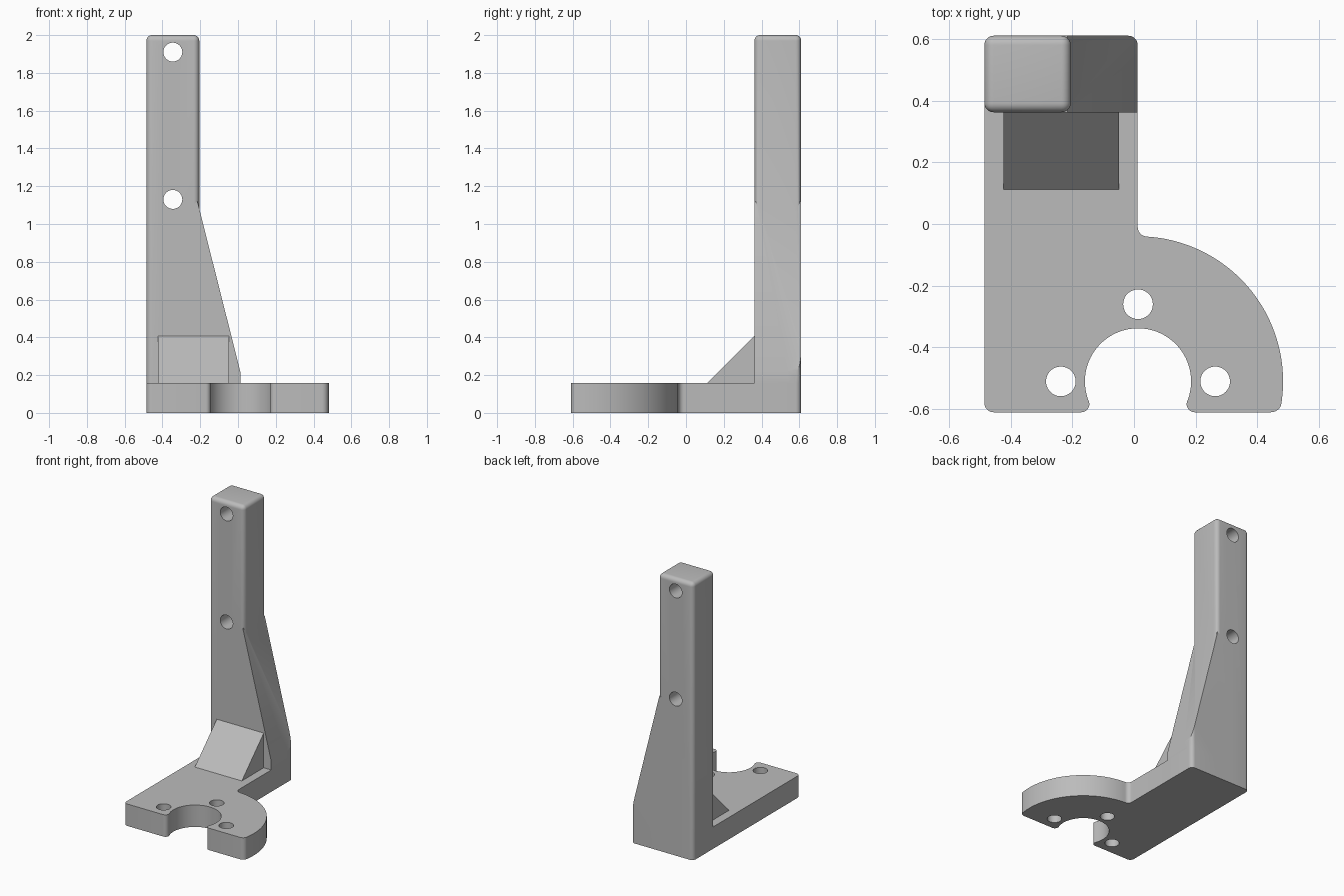
import bpy
import bmesh
from math import radians, cos, sin, pi
from mathutils import Vector, Matrix

cube = bpy.data.objects.get("Cube")
if cube:
    bpy.data.objects.remove(cube, do_unlink=True)

grey = bpy.data.materials.new("light_grey")
grey.use_nodes = True
COLOUR = (0.5, 0.5, 0.5, 1)
grey.diffuse_color = COLOUR
grey.node_tree.nodes["Principled BSDF"].inputs["Base Color"].default_value = COLOUR

# Main dimensions
LEFT, RIGHT, FRONT, BACK = -0.485, 0.012, -0.61, 0.61
POST_RIGHT, POST_FRONT = -0.205, 0.362
PLATE = 0.158
FILLET = 0.03
CX, CY = 0.013, -0.51


def finish(name, bm):
    bmesh.ops.recalc_face_normals(bm, faces=bm.faces)
    mesh = bpy.data.meshes.new(name)
    bm.to_mesh(mesh)
    bm.free()
    mesh.materials.append(grey)
    ob = bpy.data.objects.new(name, mesh)
    bpy.context.collection.objects.link(ob)
    return ob


def prism(name, points, base, direction):
    """Extrude a 2D outline: along z from the xy plane, or along y or x."""
    bm = bmesh.new()
    face = bm.faces.new([bm.verts.new(base(p)) for p in points])
    new = bmesh.ops.extrude_face_region(bm, geom=[face])["geom"]
    bmesh.ops.translate(bm, vec=direction,
                        verts=[v for v in new if isinstance(v, bmesh.types.BMVert)])
    return finish(name, bm)


def cylinder(name, radius, depth, location, axis="Z"):
    bm = bmesh.new()
    turn = Matrix.Rotation(pi / 2, 4, "X") if axis == "Y" else Matrix()
    bmesh.ops.create_cone(bm, cap_ends=True, segments=48, radius1=radius, radius2=radius,
                          depth=depth, matrix=Matrix.Translation(location) @ turn)
    return finish(name, bm)


def combine(target, other, operation):
    mod = target.modifiers.new("combine", "BOOLEAN")
    mod.operation, mod.object, mod.solver = operation, other, "EXACT"
    bpy.context.view_layer.objects.active = target
    bpy.ops.object.modifier_apply(modifier=mod.name)
    bpy.data.objects.remove(other, do_unlink=True)


def arc(radius, start, end, steps):
    angles = [radians(start + (end - start) * i / steps) for i in range(steps + 1)]
    return [(CX + radius * cos(a), CY + radius * sin(a)) for a in angles]


def rounded(a, corner, b, steps=7):
    """Circular blend from a to b, tangent towards the corner."""
    a, c, b = Vector(a), Vector(corner), Vector(b)
    w = cos((c - a).angle(b - c) / 2)
    out = []
    for i in range(steps + 1):
        t = i / steps
        k0, k1, k2 = (1 - t) ** 2, 2 * w * t * (1 - t), t * t
        out.append(tuple((a * k0 + c * k1 + b * k2) / (k0 + k1 + k2)))
    return out


# Base plate with a round flange and an open bore
f = FILLET
flange = arc(0.47, 86.3, -8.7, 56)
bore = arc(0.172, -22, 202, 64)
outline = rounded((LEFT, BACK - f), (LEFT, BACK), (LEFT + f, BACK))
outline += rounded((RIGHT - f, BACK), (RIGHT, BACK), (RIGHT, BACK - f))
outline += rounded((RIGHT, -0.01), (RIGHT, -0.0405), flange[0])
outline += flange[1:-1]
outline += rounded(flange[-1], (0.475, FRONT), (0.443, FRONT))
outline += rounded((CX + 0.184, FRONT), (CX + 0.145, FRONT), bore[0])
outline += bore[1:-1]
outline += rounded(bore[-1], (CX - 0.145, FRONT), (CX - 0.184, FRONT))
outline += rounded((LEFT + f, FRONT), (LEFT, FRONT), (LEFT, FRONT + f))
bracket = prism("bracket", outline, lambda p: (p[0], p[1], 0), (0, 0, PLATE))

# Upright post with soft vertical and top edges
bm = bmesh.new()
size = (POST_RIGHT - LEFT, BACK - POST_FRONT, 2)
middle = ((POST_RIGHT + LEFT) / 2, (BACK + POST_FRONT) / 2, 1)
bmesh.ops.create_cube(bm, size=1, matrix=Matrix.Translation(middle) @ Matrix.Diagonal((*size, 1)))
soft = [e for e in bm.edges if max(v.co.z for v in e.verts) > 1]
bmesh.ops.bevel(bm, geom=soft, offset=FILLET, segments=7, profile=0.5, affect="EDGES")
post = finish("post", bm)

# Sloping side brace, trimmed to the rounded back corner
brace = prism("side_brace",
              [(-0.35, 0), (RIGHT, 0), (RIGHT, 0.22), (-0.215, 1.12), (-0.35, 1.12 - 0.1)],
              lambda p: (p[0], POST_FRONT, p[1]), (0, BACK - POST_FRONT, 0))
plan = [(-0.6, 0.3), (-0.6, BACK)]
plan += rounded((RIGHT - f, BACK), (RIGHT, BACK), (RIGHT, BACK - f)) + [(RIGHT, 0.3)]
combine(brace, prism("brace_trim", plan, lambda p: (p[0], p[1], -0.1), (0, 0, 2)), "INTERSECT")

# Front wedge between plate and post
wedge = prism("front_wedge",
              [(0.112, PLATE), (POST_FRONT, 0.408), (0.45, 0.408), (0.45, 0.05), (0.112, 0.05)],
              lambda p: (-0.423, p[0], p[1]), (0.375, 0, 0))

for part in (post, brace, wedge):
    combine(bracket, part, "UNION")

# Screw holes around the bore and through the post
for dx, dy in ((-0.25, 0), (0, 0.25), (0.25, 0)):
    combine(bracket, cylinder("flange_hole", 0.048, 1, (CX + dx, CY + dy, 0)), "DIFFERENCE")
for z in (1.13, 1.91):
    combine(bracket, cylinder("post_hole", 0.05, 1, (-0.345, 0.486, z), "Y"), "DIFFERENCE")

bpy.ops.object.select_all(action="DESELECT")
bracket.select_set(True)
bpy.context.view_layer.objects.active = bracket
bpy.ops.object.shade_smooth_by_angle(angle=radians(25))
